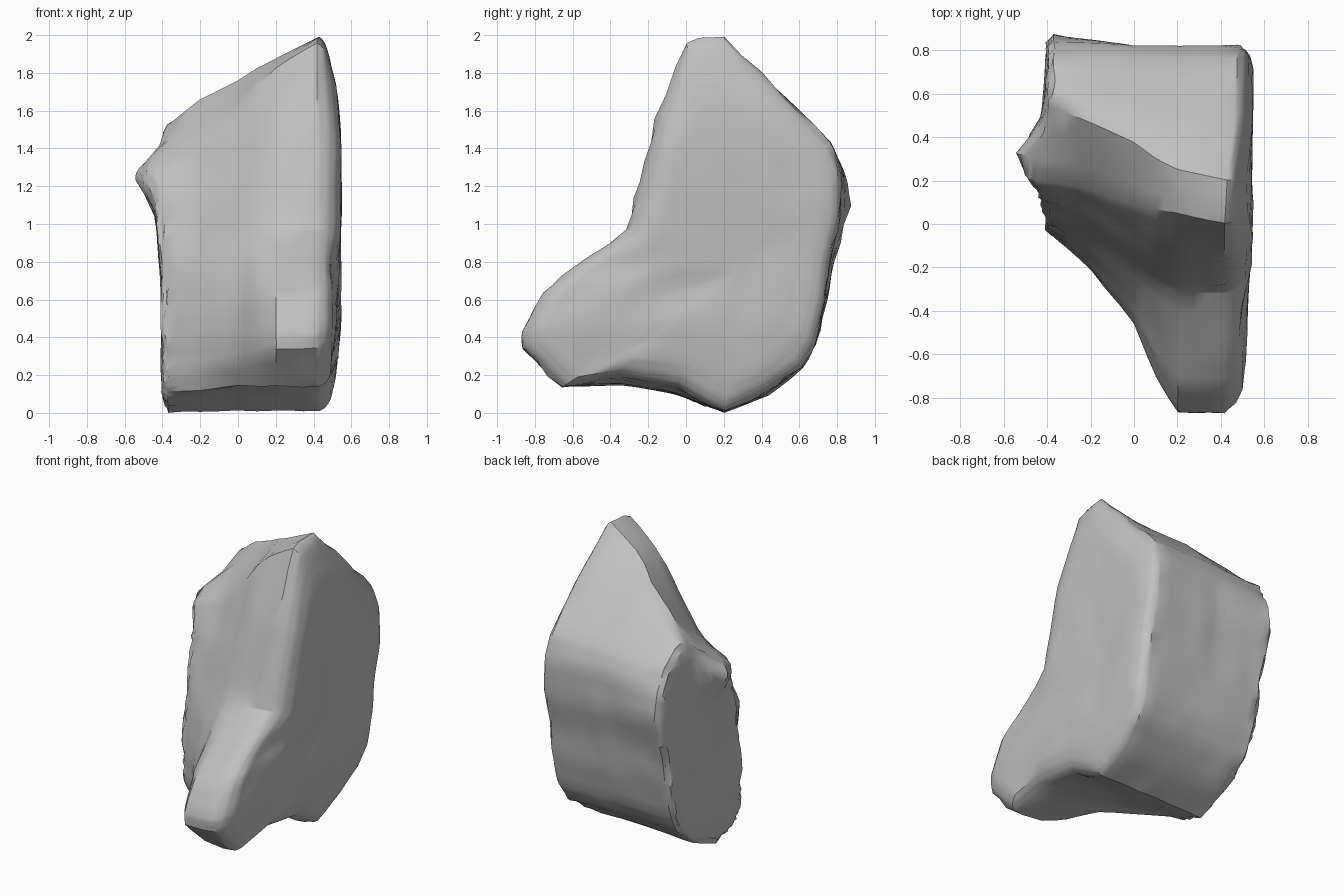
import bpy, bmesh, math, random
from mathutils import Vector, noise

cube = bpy.data.objects.get("Cube")
if cube:
    bpy.data.objects.remove(cube, do_unlink=True)
random.seed(4)

# Cross-sections (y, z): bottom ridge, underside, front nose, front face, top
BACK = [(.5, 1.7), (.77, 1.43), (.82, 1.3), (.82, 1.05), (.76, .8), (.74, .6),
        (.68, .36), (.61, .24), (.42, .1)]
LEFT_SIDE = [(.2, 0), (-.05, .14), (-.4, .19), (-.66, .13), (-.87, .34), (-.87, .43),
             (-.76, .64), (-.61, .76), (-.31, .97), (-.25, 1.22), (-.16, 1.55),
             (0, 1.97), (.2, 2)] + BACK
NOSE = [(.2, .01), (-.03, .1), (-.36, .16), (-.65, .14), (-.87, .34), (-.87, .42),
        (-.76, .61), (-.6, .73), (-.31, .95), (-.22, 1.22), (-.12, 1.5),
        (.05, 1.83), (.25, 1.88)] + BACK
MIDDLE = [(.2, .01), (0, .08), (-.2, .14), (-.34, .14), (-.44, .27), (-.46, .4),
          (-.41, .57), (-.35, .69), (-.2, .95), (-.1, 1.2), (-.01, 1.4),
          (.08, 1.6), (.38, 1.76)] + BACK
RIGHT_SIDE = [(.2, 0), (.1, .04), (.02, .08), (-.03, .11), (-.06, .22), (-.06, .35),
              (-.04, .52), (-.02, .68), (.03, .9), (.09, 1.08), (.14, 1.18),
              (.2, 1.29), (.54, 1.53), (.64, 1.51), (.77, 1.41), (.84, 1.28),
              (.87, 1.1), (.78, .8), (.75, .6), (.69, .36), (.62, .24), (.44, .09)]


def blend(a, b, t):
    return [Vector(p).lerp(Vector(q), t) for p, q in zip(a, b)]


def shrink(section, centre, scale):
    return blend([centre] * len(section), section, scale)


def bump(y, z, cy, cz, radius):
    return math.exp(-((y - cy) ** 2 + (z - cz) ** 2) / radius ** 2)


def ramp(value, low, high):
    return min(1, max(0, (value - low) / (high - low)))


def left_rim(y, z):
    """The rim is further out along the back than along the front."""
    return .42 + .06 * ramp(y, .1, .6) * ramp(z, 0, .4)


def left_face(y, z):
    """The broad left face, with its neck and hollows."""
    neck = .055 * math.exp(-((y + .46) / .17) ** 2)
    ends = .05 * ramp(z, .45, 0) + .06 * ramp(z, 1.55, 2)
    return .545 - max(neck, ends) - .02 * ramp(y, -.5, -.8) - .025 * bump(y, z, .2, .78, .18)


# Shoulder between the small right end and the middle keeps a full top
RC, LC = (.38, .7), (.3, .75)
shoulder = blend(RIGHT_SIDE, MIDDLE, .38)
shoulder[12:14] = [(.47, 1.67), (.55, 1.62)]
rings = [(-.405, shrink(RIGHT_SIDE, RC, .45)), (-.405, shrink(RIGHT_SIDE, RC, .8)),
         (-.4, shrink(RIGHT_SIDE, RC, .93)), (-.37, RIGHT_SIDE), (-.2, shoulder),
         (0, MIDDLE), (.1, blend(MIDDLE, NOSE, .6)), (.2, NOSE)]

bm = bmesh.new()
grid = [[bm.verts.new((x, *p)) for p in section] for x, section in rings]

# Rounded rim and broad face on the left
for rise, scale in ((0, 1), (.5, .965), (.8, .91), (1, .8), (1, .5)):
    grid.append([])
    for p in shrink(LEFT_SIDE, LC, scale):
        x = left_rim(*p) * (1 - rise) + left_face(*p) * rise
        grid[-1].append(bm.verts.new((x, *p)))

count = len(LEFT_SIDE)
for a, b in zip(grid, grid[1:]):
    for i in range(count):
        j = (i + 1) % count
        bm.faces.new((a[i], a[j], b[j], b[i]))
for ring, x, centre in ((grid[0], -.405, RC), (grid[-1], left_face(*LC), LC)):
    tip = bm.verts.new((x, *centre))
    for i in range(count):
        bm.faces.new((ring[i], ring[(i + 1) % count], tip))
bmesh.ops.recalc_face_normals(bm, faces=bm.faces)
bmesh.ops.subdivide_edges(bm, edges=bm.edges, cuts=2, use_grid_fill=True)
bmesh.ops.smooth_vert(bm, verts=bm.verts, factor=.2, use_axis_x=True,
                      use_axis_y=True, use_axis_z=True)

# Broken corner spike and rough stone surface
bm.normal_update()
normals = [v.normal.copy() for v in bm.verts]
for v, n in zip(bm.verts, normals):
    x, y, z = v.co
    if x < -.25:
        spike = .11 * bump(y, z, .31, 1.25, .12) + .035 * bump(y, z, .2, 1.15, .35)
        v.co.x -= spike * ramp(x, -.25, -.37)
    rough = .008 * noise.noise(v.co * 5)
    if abs(x + .37) < .03 or abs(x - left_rim(y, z)) < .012:
        rough += random.uniform(-.009, .009)
    v.co += n * rough
    v.co.z = max(v.co.z, 0)

mesh = bpy.data.meshes.new("stone")
bm.to_mesh(mesh)
bm.free()
stone = bpy.data.objects.new("stone", mesh)
bpy.context.collection.objects.link(stone)

# Grey stone colour
grey = bpy.data.materials.new("stone_grey")
grey.use_nodes = True
colour = (.53, .53, .53, 1)
grey.diffuse_color = colour
grey.node_tree.nodes["Principled BSDF"].inputs["Base Color"].default_value = colour
mesh.materials.append(grey)

bpy.context.view_layer.objects.active = stone
stone.select_set(True)
bpy.ops.object.shade_smooth_by_angle(angle=math.radians(32))
